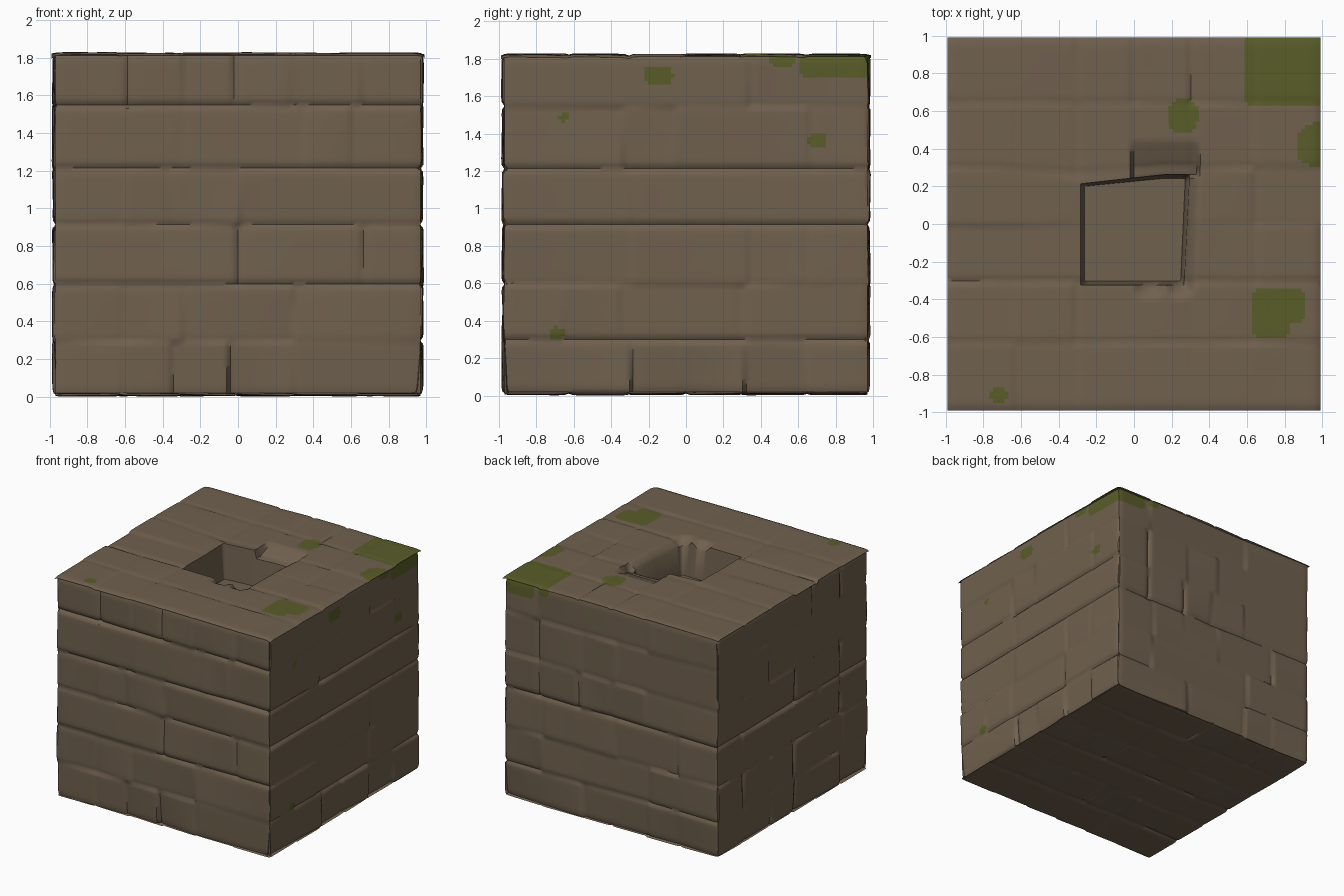
import bpy, bmesh, math, random
from itertools import product

if "Cube" in bpy.data.objects:
    bpy.data.objects.remove(bpy.data.objects["Cube"])

random.seed(7)
N = 98                                  # lattice cells along each side
LO, SIZE = (-0.99, -0.99, 0.0), (1.98, 1.98, 1.83)
DEPTH = 0.28                            # depth of the top opening
COURSES = [0.3, 0.6, 0.92, 1.22, 1.55]  # heights of the mortar joints
TILES = [-0.62, -0.31, 0.0, 0.31, 0.64]


def snap(value, axis):
    step = SIZE[axis] / N
    return LO[axis] + round((value - LO[axis]) / step) * step


def rows_for(axis, inner):
    return [LO[axis]] + [snap(v, axis) for v in inner] + [LO[axis] + SIZE[axis]]


class Wall:
    """One side of the block: courses of uneven stones, each slightly tilted."""

    def __init__(self, axis):
        self.ua, self.va = [a for a in range(3) if a != axis]
        self.rows = rows_for(self.va, TILES if axis == 2 else COURSES)
        self.groove = [random.choice((0.004, 0.01, 0.016)) for _ in self.rows]
        self.courses = []
        for r in range(len(self.rows) - 1):
            keep = 0.85 if axis == 2 else 0.6
            cuts = [t + random.uniform(-0.04, 0.04) * (axis != 2)
                    for t in TILES if random.random() < keep]
            cuts = rows_for(self.ua, cuts)
            low = 0.045 if (axis != 2 and r == 0) else 0.018
            stones = [(random.uniform(0, low), random.uniform(0, low),
                       random.uniform(0, 0.018), random.uniform(0, 0.018))
                      for _ in cuts]
            cracks = [random.choice((0, 0.004, 0.014)) for _ in cuts]
            self.courses.append((cuts, stones, cracks))

    def inset(self, p):
        u, v = p[self.ua], p[self.va]
        r = max(i for i in range(len(self.rows) - 1) if v >= self.rows[i] - 1e-5)
        cuts, stones, cracks = self.courses[r]
        c = max(i for i in range(len(cuts) - 1) if u >= cuts[i] - 1e-5)
        s = (u - cuts[c]) / (cuts[c + 1] - cuts[c])
        t = (v - self.rows[r]) / (self.rows[r + 1] - self.rows[r])
        a, b, d, e = stones[c]
        h = (a * (1 - s) + b * s) * (1 - t) + (d * (1 - s) + e * s) * t
        # joints between courses and between stones
        for k in (r, r + 1):
            h += self.groove[k] * math.exp(-abs(v - self.rows[k]) / 0.012)
        for k in (c, c + 1):
            h += cracks[k] * math.exp(-abs(u - cuts[k]) / 0.012)
        # worn outer edges
        for q, ax in ((u, self.ua), (v, self.va)):
            d = min(q - LO[ax], LO[ax] + SIZE[ax] - q)
            h += 0.01 * max(0, 1 - d / 0.06) ** 2
        return h


# opening in the top
X0, X1, Y0, Y1 = snap(-0.29, 0), snap(0.29, 0), snap(-0.33, 1), snap(0.27, 1)


def opening(x, y):
    """Extra drop of the top surface: the pit and its worn rim."""
    if X0 + 1e-4 < x < X1 - 1e-4 and Y0 + 1e-4 < y < Y1 - 1e-4:
        return DEPTH
    drop = 0.0
    if 0 <= x <= 0.33 and y >= Y1 - 1e-4:
        drop = max(drop, 0.07 * max(0, 1 - (y - Y1) / 0.18))
    if x >= X1 - 1e-4 and -0.36 < y < 0.3:
        drop = max(drop, 0.05 * max(0, 1 - (x - X1) / 0.05))
    if 0.0 < x < 0.31 and y <= Y0 + 1e-4:
        drop = max(drop, 0.06 * max(0, 1 - (Y0 - y) / 0.07) * abs(math.sin(x * 18)))
    return drop


def skew(x, y):
    """Make the opening slightly crooked."""
    near = max(0, 1 - max(abs(x), abs(y)) / 0.6)
    fy = max(0, 1 - abs(y - Y1) / 0.2) * max(0, 1 - abs(x + 0.29) / 0.45)
    fx = max(0, 1 - abs(x - X1) / 0.2) * min(1, near * 2)
    return x + fx * 0.05 * (y - 0.03), y - 0.05 * fy


# moss patches as ellipses or boxes: (u, v, ru, rv, power)
MOSS = {
    (2, 1): [(0.81, 0.83, 0.225, 0.20, 12), (0.26, 0.575, 0.08, 0.09, 2.5),
             (0.97, 0.42, 0.11, 0.12, 2), (0.73, -0.47, 0.10, 0.13, 6),
             (0.83, -0.44, 0.08, 0.09, 4), (-0.72, -0.91, 0.05, 0.04, 2)],
    (0, 1): [(0.81, 1.79, 0.21, 0.10, 5), (0.52, 1.80, 0.07, 0.05, 2),
             (-0.15, 1.71, 0.08, 0.05, 2.5), (-0.65, 1.49, 0.03, 0.025, 2),
             (0.70, 1.365, 0.045, 0.042, 3), (-0.69, 0.33, 0.04, 0.035, 2)],
    (1, 1): [(0.85, 1.80, 0.15, 0.11, 3), (0.62, 1.80, 0.06, 0.05, 2)],
}


def mossy(side, u, v):
    return any((abs(u - a) / ra) ** n + (abs(v - b) / rb) ** n < 1
               for a, b, ra, rb, n in MOSS.get(side, []))


def material(name, colour):
    m = bpy.data.materials.new(name)
    m.diffuse_color = (*colour, 1)
    m.use_nodes = True
    m.node_tree.nodes["Principled BSDF"].inputs["Base Color"].default_value = m.diffuse_color
    return m


sides = list(product(range(3), (0, 1)))
walls = {s: Wall(s[0]) for s in sides}
bm = bmesh.new()
made = {}


def vertex(idx):
    if idx not in made:
        p = [LO[a] + SIZE[a] * idx[a] / N for a in range(3)]
        q = list(p)
        for axis, end in sides:
            if idx[axis] == end * N:
                h = walls[axis, end].inset(p)
                if (axis, end) == (2, 1):
                    q[0], q[1] = skew(p[0], p[1])
                    drop = opening(p[0], p[1])
                    h = drop + (h * 0.6 if drop < DEPTH else 0.01)
                elif axis == 2:
                    h *= 0.6
                q[axis] += -h if end else h
        made[idx] = bm.verts.new(q)
    return made[idx]


# shell of the block, moss set by patch
for side in sides:
    axis, end = side
    ua, va = walls[side].ua, walls[side].va
    for i, j in product(range(N), repeat=2):
        quad = []
        for du, dv in ((0, 0), (1, 0), (1, 1), (0, 1)):
            idx = [0, 0, 0]
            idx[axis], idx[ua], idx[va] = end * N, i + du, j + dv
            quad.append(vertex(tuple(idx)))
        face = bm.faces.new(quad)
        c = face.calc_center_median()
        face.material_index = int(mossy(side, c[ua], c[va]))

bmesh.ops.recalc_face_normals(bm, faces=bm.faces[:])
mesh = bpy.data.meshes.new("stone_block")
bm.to_mesh(mesh)
bm.free()
mesh.materials.append(material("brown_stone", (0.162, 0.119, 0.077)))
mesh.materials.append(material("green_moss", (0.100, 0.108, 0.022)))
block = bpy.data.objects.new("stone_block", mesh)
bpy.context.collection.objects.link(block)
bpy.context.view_layer.objects.active = block
block.select_set(True)
bpy.ops.object.shade_smooth_by_angle(angle=math.radians(50))
